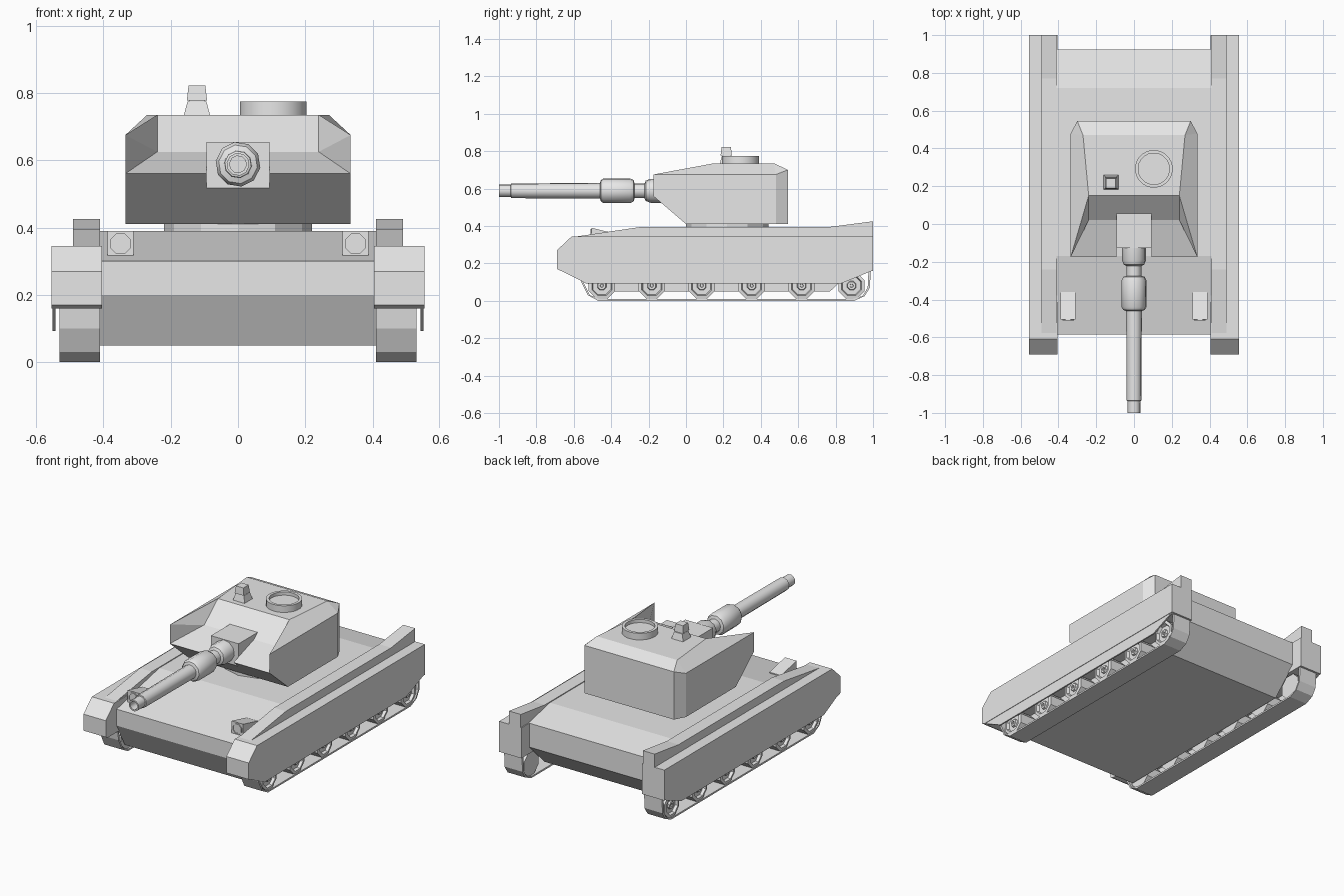
import bpy, bmesh, math
from mathutils import Vector

if "Cube" in bpy.data.objects:
    bpy.data.objects.remove(bpy.data.objects["Cube"], do_unlink=True)

grey = bpy.data.materials.new("plain_grey")
grey.use_nodes = True
grey.diffuse_color = (0.8, 0.8, 0.8, 1)
grey.node_tree.nodes["Principled BSDF"].inputs["Base Color"].default_value = (0.8, 0.8, 0.8, 1)

SIDES = (("left", 1), ("right", -1))


def make(name, verts, faces, smooth=False):
    """Mesh object with outward normals, optionally smooth with sharp edges."""
    mesh = bpy.data.meshes.new(name)
    mesh.from_pydata(verts, [], faces)
    bm = bmesh.new()
    bm.from_mesh(mesh)
    bmesh.ops.recalc_face_normals(bm, faces=bm.faces)
    bm.to_mesh(mesh)
    bm.free()
    mesh.materials.append(grey)
    obj = bpy.data.objects.new(name, mesh)
    bpy.context.collection.objects.link(obj)
    bpy.ops.object.select_all(action='DESELECT')
    obj.select_set(True)
    bpy.context.view_layer.objects.active = obj
    if smooth:
        bpy.ops.object.shade_smooth_by_angle(angle=math.radians(40))
    return obj


def prism(name, profile, x0, x1):
    """Extrude a (y, z) outline from x0 to x1."""
    n = len(profile)
    verts = [(x, y, z) for x in (x0, x1) for y, z in profile]
    faces = [tuple(range(n)), tuple(range(n, 2 * n))]
    faces += [(i, (i + 1) % n, n + (i + 1) % n, n + i) for i in range(n)]
    return make(name, verts, faces)


def lathe(name, profile, centre, axis, sides, smooth=False):
    """Revolve (radius, offset) points about an axis through centre."""
    axis = Vector(axis)
    u = axis.orthogonal().normalized()
    v = axis.cross(u)
    verts, faces = [], []
    for r, t in profile:
        for k in range(sides):
            a = 2 * math.pi * (k + 0.5) / sides
            verts.append(Vector(centre) + axis * t + (u * math.cos(a) + v * math.sin(a)) * r)
    for j in range(len(profile) - 1):
        for k in range(sides):
            m = (k + 1) % sides
            faces.append((j * sides + k, j * sides + m, (j + 1) * sides + m, (j + 1) * sides + k))
    faces += [tuple(range(sides)), tuple(range(len(verts) - sides, len(verts)))]
    return make(name, verts, faces, smooth)


def frustum(name, x, y, z0, z1, half0, half1):
    """Square tapered block."""
    verts = [(x + sx * h, y + sy * h, z) for z, h in ((z0, half0), (z1, half1))
             for sx, sy in ((-1, -1), (1, -1), (1, 1), (-1, 1))]
    faces = [(0, 1, 2, 3), (4, 5, 6, 7)] + [(i, (i + 1) % 4, 4 + (i + 1) % 4, 4 + i) for i in range(4)]
    return make(name, verts, faces)


# Hull
prism("hull", [(-0.5, 0.05), (-0.585, 0.2), (-0.585, 0.3), (-0.17, 0.39), (0.72, 0.39),
               (0.925, 0.345), (0.925, 0.2), (0.77, 0.05)], -0.41, 0.41)

# Fenders, side skirts, tracks, wheels and headlights
fender = [(-0.67, 0.16), (-0.69, 0.17), (-0.69, 0.27), (-0.61, 0.345), (1, 0.345), (1, 0.16)]
ridge = [(-0.61, 0.34), (-0.24, 0.395), (0.77, 0.395), (1, 0.425), (1, 0.34)]
skirt = [(-0.67, 0.162), (-0.535, 0.093), (0.83, 0.093), (1, 0.162)]
track = [(-0.57, 0.17), (-0.56, 0.1), (-0.525, 0.03), (-0.47, 0.0), (0.9, 0.0),
         (0.955, 0.025), (0.983, 0.07), (0.988, 0.17)]
wheel = [(0.076, 0.42), (0.076, 0.525), (0.058, 0.528), (0.052, 0.512),
         (0.026, 0.512), (0.022, 0.524), (0.01, 0.524), (0.008, 0.516)]
lamp = [(-0.505, 0.3), (-0.505, 0.39), (-0.36, 0.355), (-0.36, 0.3)]

for side, s in SIDES:
    prism(f"{side}_fender", fender, s * 0.405, s * 0.555)
    prism(f"{side}_fender_ridge", ridge, s * 0.41, s * 0.49)
    prism(f"{side}_skirt", skirt, s * 0.543, s * 0.552)

    # Track band, given thickness towards the wheels
    n = len(track)
    inner = [(0.2 + (y - 0.2) * 0.985, max(z, 0.01)) for y, z in track]
    prism(f"{side}_track", track + inner[::-1], s * 0.41, s * 0.53)

    for i in range(6):
        lathe(f"{side}_wheel_{i + 1}", wheel, (0, -0.45 + i * 0.267, 0.081), (s, 0, 0), 8)

    prism(f"{side}_headlight_box", lamp, s * 0.31, s * 0.388)
    lathe(f"{side}_headlight_lens", [(0.033, -0.02), (0.033, 0.006), (0.027, 0.006), (0.027, 0.002)],
          (s * 0.349, -0.505, 0.352), (0, -1, 0), 8)

# Turret ring
lathe("turret_ring", [(0.22, 0.38), (0.22, 0.42)], (0, 0.22, 0), (0, 0, 1), 12)

# Turret shell: one half as points, mirrored, then bridged across the middle
half = [(0.24, 0.15, 0.735), (0.27, 0.47, 0.735), (0.335, -0.175, 0.675), (0.335, 0.48, 0.675),
        (0.30, 0.545, 0.70), (0.24, 0.02, 0.625), (0.335, -0.175, 0.56), (0.335, 0.0, 0.41),
        (0.335, 0.48, 0.41), (0.30, 0.545, 0.41)]
n = len(half)
flank = [(0, 1, 3, 2), (1, 4, 3), (2, 3, 8, 7, 6), (3, 4, 9, 8), (0, 2, 5), (2, 6, 5)]
faces = flank + [tuple(i + n for i in f) for f in flank]
loop = (0, 1, 4, 9, 8, 7, 6, 5, 0)
faces += [(a, b, b + n, a + n) for a, b in zip(loop, loop[1:])]
turret = make("turret", half + [(-x, y, z) for x, y, z in half], faces)

# Notch in the turret front for the gun mount
cutter = prism("notch_cutter", [(-0.3, 0.4), (-0.3, 0.8), (-0.125, 0.8), (-0.125, 0.4)], -0.093, 0.093)
cutter.hide_render = True
notch = turret.modifiers.new("notch", 'BOOLEAN')
notch.operation = 'DIFFERENCE'
notch.solver = 'EXACT'
notch.object = cutter
bpy.context.view_layer.objects.active = turret
bpy.ops.object.modifier_apply(modifier=notch.name)
bpy.data.objects.remove(cutter, do_unlink=True)

# Gun mount and gun
prism("gun_mount", [(-0.127, 0.52), (-0.127, 0.655), (0.1, 0.655), (0.1, 0.52)], -0.093, 0.093)
gun = [(0.065, 0.1), (0.065, 0.19), (0.055, 0.215), (0.04, 0.222), (0.04, 0.275), (0.058, 0.28),
       (0.067, 0.3), (0.067, 0.44), (0.058, 0.455), (0.042, 0.46), (0.04, 0.935), (0.034, 0.937),
       (0.034, 1.0), (0.025, 1.0), (0.025, 0.9)]
lathe("gun_barrel", gun, (0, 0, 0.588), (0, -1, 0), 10, smooth=True)

# Commander hatch and sight on the roof
lathe("hatch_ring", [(0.1, 0.72), (0.1, 0.775), (0.083, 0.775), (0.083, 0.755)],
      (0.105, 0.292, 0), (0, 0, 1), 24, smooth=True)
frustum("sight_base", -0.122, 0.22, 0.73, 0.775, 0.04, 0.028)
frustum("sight_head", -0.122, 0.215, 0.778, 0.822, 0.03, 0.025)
frustum("sight_neck", -0.122, 0.217, 0.77, 0.78, 0.024, 0.024)
